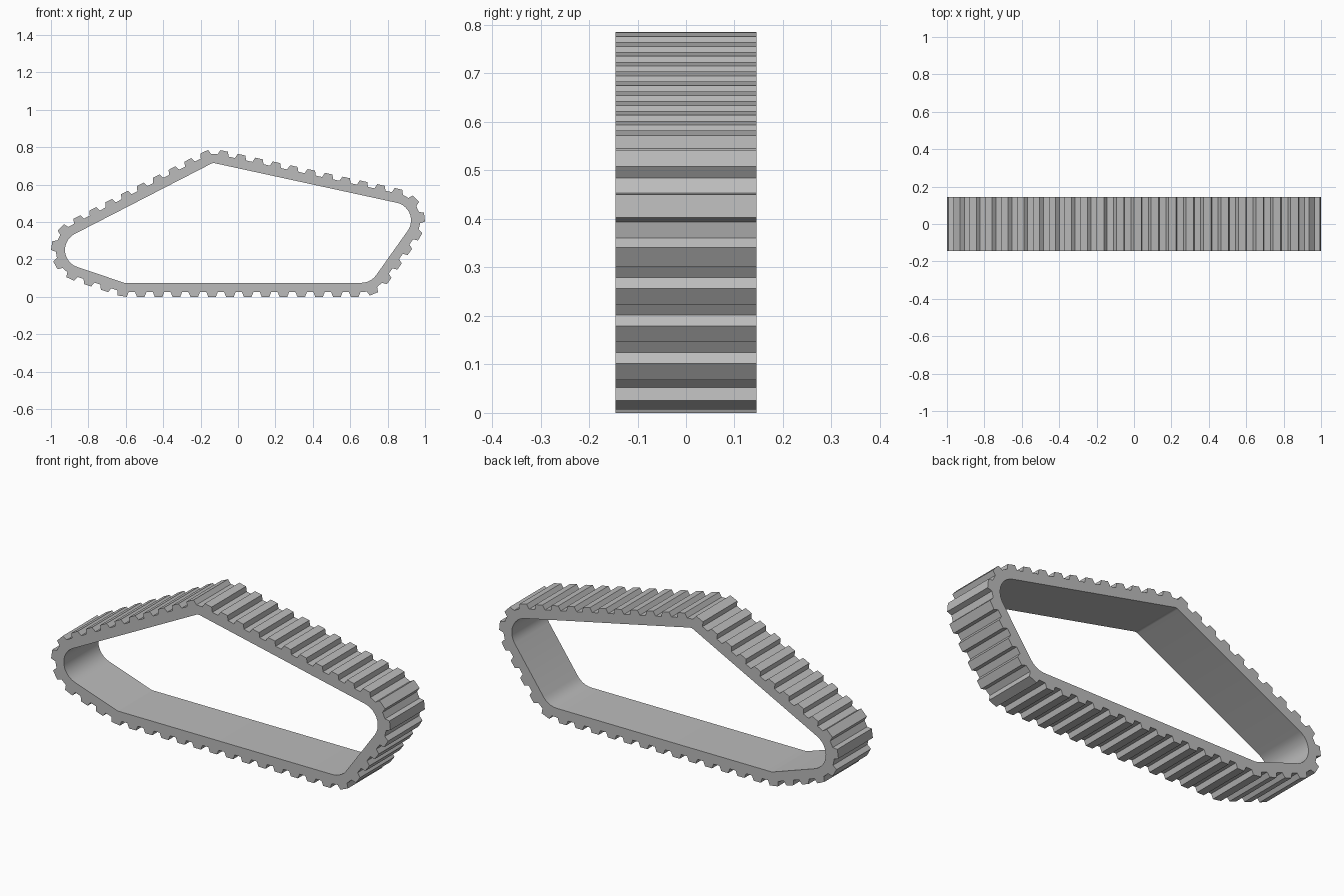
import bpy
import bmesh
import math
from mathutils import Vector

cube = bpy.data.objects.get("Cube")
if cube:
    bpy.data.objects.remove(cube, do_unlink=True)

# Wheels the belt wraps around, counter-clockwise: x, z, radius
WHEELS = [(0.66, 0.171, 0.096), (0.829, 0.409, 0.096), (-0.13, 0.685, 0.03),
          (-0.829, 0.251, 0.096), (-0.605, 0.095, 0.02)]
BAND, TOOTH = 0.05, 0.025
HALF_WIDTH = 0.145
TEETH = 47
PHASE = 0.25


def tangent_angle(a, b):
    """Direction of the outward normal of the belt run from wheel a to b."""
    d = Vector((b[0] - a[0], b[1] - a[1]))
    return math.atan2(d.y, d.x) - math.acos((a[2] - b[2]) / d.length)


def belt(offset):
    """Closed list of (point, normal) around the wheels."""
    path = []
    for i, w in enumerate(WHEELS):
        start = tangent_angle(WHEELS[i - 1], w)
        end = tangent_angle(w, WHEELS[(i + 1) % len(WHEELS)])
        sweep = (end - start) % math.tau
        steps = max(2, round(sweep / math.radians(10)))
        for k in range(steps + 1):
            a = start + sweep * k / steps
            n = Vector((math.cos(a), math.sin(a)))
            path.append((Vector(w[:2]) + n * (w[2] + offset), n))
    return path


def walker(path):
    """Return the path length and a function giving point and normal at a distance."""
    pairs = list(zip(path, path[1:] + path[:1]))
    lengths = [(b[0] - a[0]).length for a, b in pairs]
    total = sum(lengths)

    def at(s):
        s %= total
        for (a, b), d in zip(pairs, lengths):
            if s <= d:
                break
            s -= d
        t = min(s / d, 1)
        return a[0].lerp(b[0], t), a[1].lerp(b[1], t).normalized()
    return total, at


# Toothed outer outline and smooth inner outline
total, at = walker(belt(BAND))
pitch = total / TEETH
tip, root = 0.215 * pitch, 0.32 * pitch
outer = []
for i in range(TEETH):
    for shift, height in ((-root, 0), (-tip, TOOTH), (tip, TOOTH), (root, 0)):
        p, n = at(PHASE + i * pitch + shift)
        outer.append(p + n * height)
inner = [p for p, n in belt(0)]

# Extruded track loop
curve = bpy.data.curves.new("track_outline", "CURVE")
curve.dimensions = "2D"
curve.fill_mode = "BOTH"
curve.extrude = HALF_WIDTH
for outline in (outer, inner):
    spline = curve.splines.new("POLY")
    spline.points.add(len(outline) - 1)
    for point, p in zip(spline.points, outline):
        point.co = (p.x, p.y, 0, 1)
    spline.use_cyclic_u = True
track = bpy.data.objects.new("track_belt", curve)
track.rotation_euler.x = math.pi / 2
bpy.context.collection.objects.link(track)
bpy.ops.object.select_all(action="DESELECT")
track.select_set(True)
bpy.context.view_layer.objects.active = track
bpy.ops.object.convert(target="MESH")
track = bpy.context.view_layer.objects.active
track.name = "track_belt"

# Weld the side walls to the caps
bm = bmesh.new()
bm.from_mesh(track.data)
bmesh.ops.remove_doubles(bm, verts=bm.verts, dist=0.0002)
bmesh.ops.recalc_face_normals(bm, faces=bm.faces)
bm.to_mesh(track.data)
bm.free()

# Grey material
grey = bpy.data.materials.new("track_grey")
grey.use_nodes = True
colour = (0.5, 0.5, 0.5, 1)
grey.diffuse_color = colour
grey.node_tree.nodes["Principled BSDF"].inputs["Base Color"].default_value = colour
track.data.materials.clear()
track.data.materials.append(grey)
bpy.ops.object.shade_smooth_by_angle(angle=math.radians(25))
